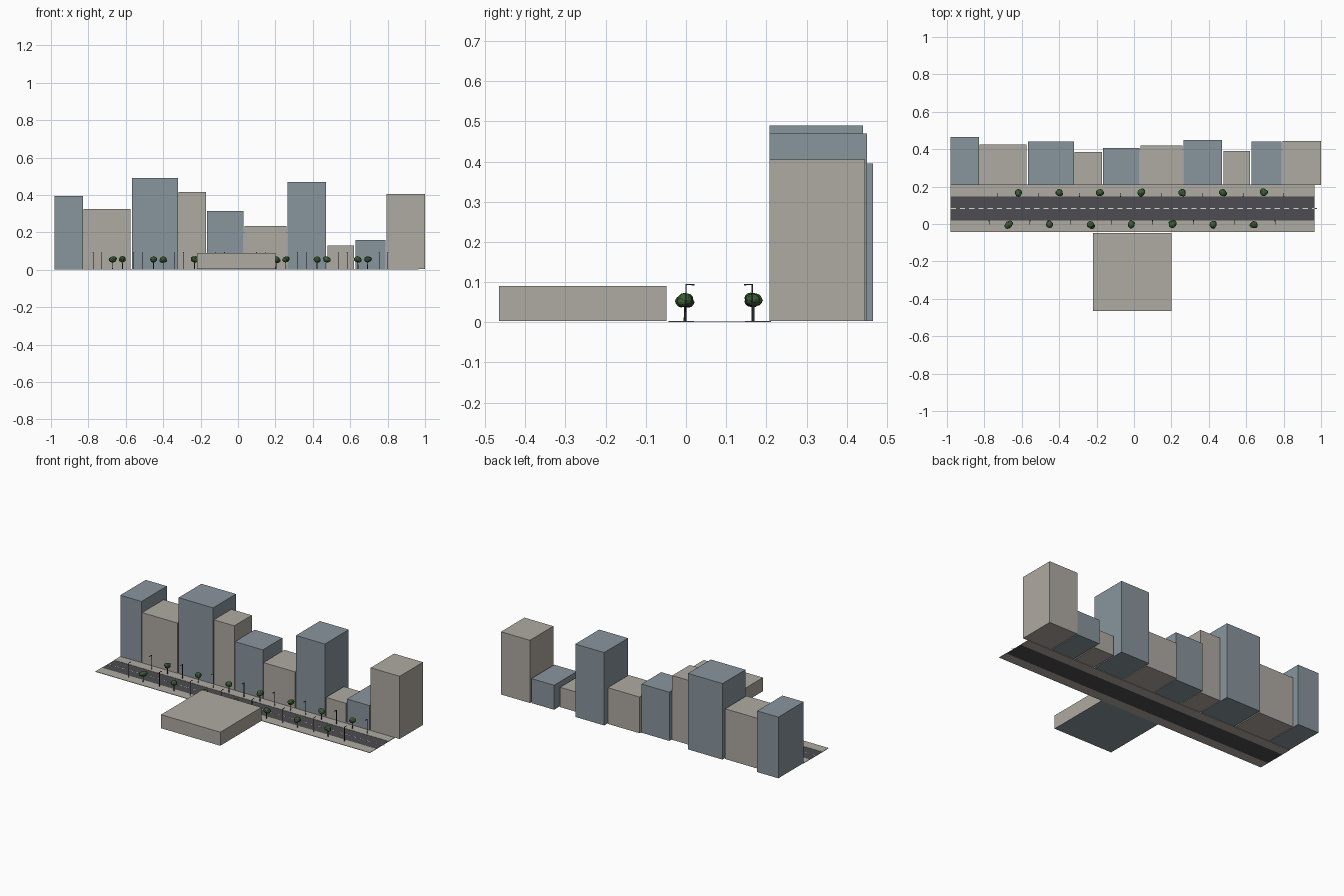
import bpy, bmesh, random
from mathutils import Matrix, Vector

random.seed(4)
cube = bpy.data.objects.get("Cube")
if cube:
    bpy.data.objects.remove(cube, do_unlink=True)


def material(name, rgb):
    m = bpy.data.materials.new(name)
    m.use_nodes = True
    m.diffuse_color = (*rgb, 1)
    m.node_tree.nodes["Principled BSDF"].inputs["Base Color"].default_value = (*rgb, 1)
    return m


BEIGE = material("warm_stone", (0.43, 0.40, 0.36))
SLATE = material("slate_blue", (0.25, 0.30, 0.34))
ASPHALT = material("asphalt", (0.075, 0.073, 0.083))
WHITE = material("line_white", (0.7, 0.7, 0.68))
LEAF = material("leaf_green", (0.045, 0.11, 0.035))
BARK = material("bark", (0.06, 0.04, 0.025))
METAL = material("dark_metal", (0.03, 0.035, 0.04))


def add_box(bm, lo, hi):
    lo, hi = Vector(lo), Vector(hi)
    size = Matrix.Diagonal((*(hi - lo), 1))
    bmesh.ops.create_cube(bm, size=1, matrix=Matrix.Translation((lo + hi) / 2) @ size)


def finish(bm, name, *mats):
    mesh = bpy.data.meshes.new(name)
    bm.to_mesh(mesh)
    bm.free()
    for m in mats:
        mesh.materials.append(m)
    obj = bpy.data.objects.new(name, mesh)
    bpy.context.scene.collection.objects.link(obj)
    return obj


def box(name, lo, hi, *mats):
    bm = bmesh.new()
    add_box(bm, lo, hi)
    return finish(bm, name, *mats)


# Street: road, two pavements and the dashed centre line
WEST, EAST = -0.98, 0.965
box("road", (WEST, 0.02, 0), (EAST, 0.147, 0.0015), ASPHALT)
box("front_pavement", (WEST, -0.044, 0), (EAST, 0.02, 0.003), BEIGE)
box("back_pavement", (WEST, 0.147, 0), (EAST, 0.212, 0.003), BEIGE)
bm = bmesh.new()
for i in range(40):
    x = WEST + i * 0.0495
    add_box(bm, (x, 0.0815, 0.0015), (x + 0.028, 0.0845, 0.0022))
finish(bm, "centre_line", WHITE)

# Row of buildings: left edge, right edge, back edge, height
row = [
    (-0.98, -0.83, 0.465, 0.395), (-0.825, -0.575, 0.425, 0.325),
    (-0.567, -0.322, 0.44, 0.49), (-0.317, -0.172, 0.385, 0.415),
    (-0.167, 0.03, 0.407, 0.315), (0.035, 0.26, 0.42, 0.235),
    (0.265, 0.47, 0.45, 0.47), (0.478, 0.62, 0.39, 0.13),
    (0.627, 0.788, 0.44, 0.16), (0.795, 1.0, 0.445, 0.405),
]
slate_ones = (0, 2, 4, 6, 8)
for i, (x0, x1, back, top) in enumerate(row):
    box(f"building_{i + 1}", (x0, 0.208, 0.003), (x1, back, top),
        SLATE if i in slate_ones else BEIGE)

# Low hall across the street, with a slate underside
hall = box("low_hall", (-0.22, -0.465, 0.003), (0.2, -0.048, 0.09), BEIGE, SLATE)
for face in hall.data.polygons:
    face.material_index = int(face.normal.z < -0.5)


# Trees: thin trunk and a clustered crown
def tree(name, x, y):
    bm = bmesh.new()
    bmesh.ops.create_cone(bm, cap_ends=True, segments=6, radius1=0.0028, radius2=0.0018,
                          depth=0.045, matrix=Matrix.Translation((x, y, 0.0255)))
    finish(bm, name + "_trunk", BARK)
    bm = bmesh.new()
    for k in range(5):
        reach = 0 if k == 0 else 0.009
        off = Vector((random.uniform(-1, 1), random.uniform(-1, 1),
                      random.uniform(-0.7, 0.7))) * reach
        squash = Matrix.Diagonal((1, 1, 0.85, 1))
        bmesh.ops.create_icosphere(
            bm, subdivisions=2, radius=0.019 if k == 0 else random.uniform(0.012, 0.016),
            matrix=Matrix.Translation(Vector((x, y, 0.055)) + off) @ squash)
    finish(bm, name + "_crown", LEAF)


# Street lamps: post, arm over the road and a small head
def lamp(name, x, y, side):
    bm = bmesh.new()
    r = 0.0014
    tip = y + side * 0.021
    add_box(bm, (x - r, y - r, 0.003), (x + r, y + r, 0.095))
    add_box(bm, (x - r, min(y, tip), 0.093), (x + r, max(y, tip), 0.095))
    head = sorted((tip, tip - side * 0.007))
    add_box(bm, (x - 0.002, head[0], 0.0915), (x + 0.002, head[1], 0.0935))
    finish(bm, name, METAL)


STEP = 0.2185
for i in range(7):
    tree(f"front_tree_{i + 1}", -0.67 + i * STEP, -0.003)
    tree(f"back_tree_{i + 1}", -0.618 + i * STEP, 0.168)
for i in range(8):
    lamp(f"front_lamp_{i + 1}", -0.775 + i * STEP, 0.0, 1)
    lamp(f"back_lamp_{i + 1}", -0.728 + i * STEP, 0.165, -1)
